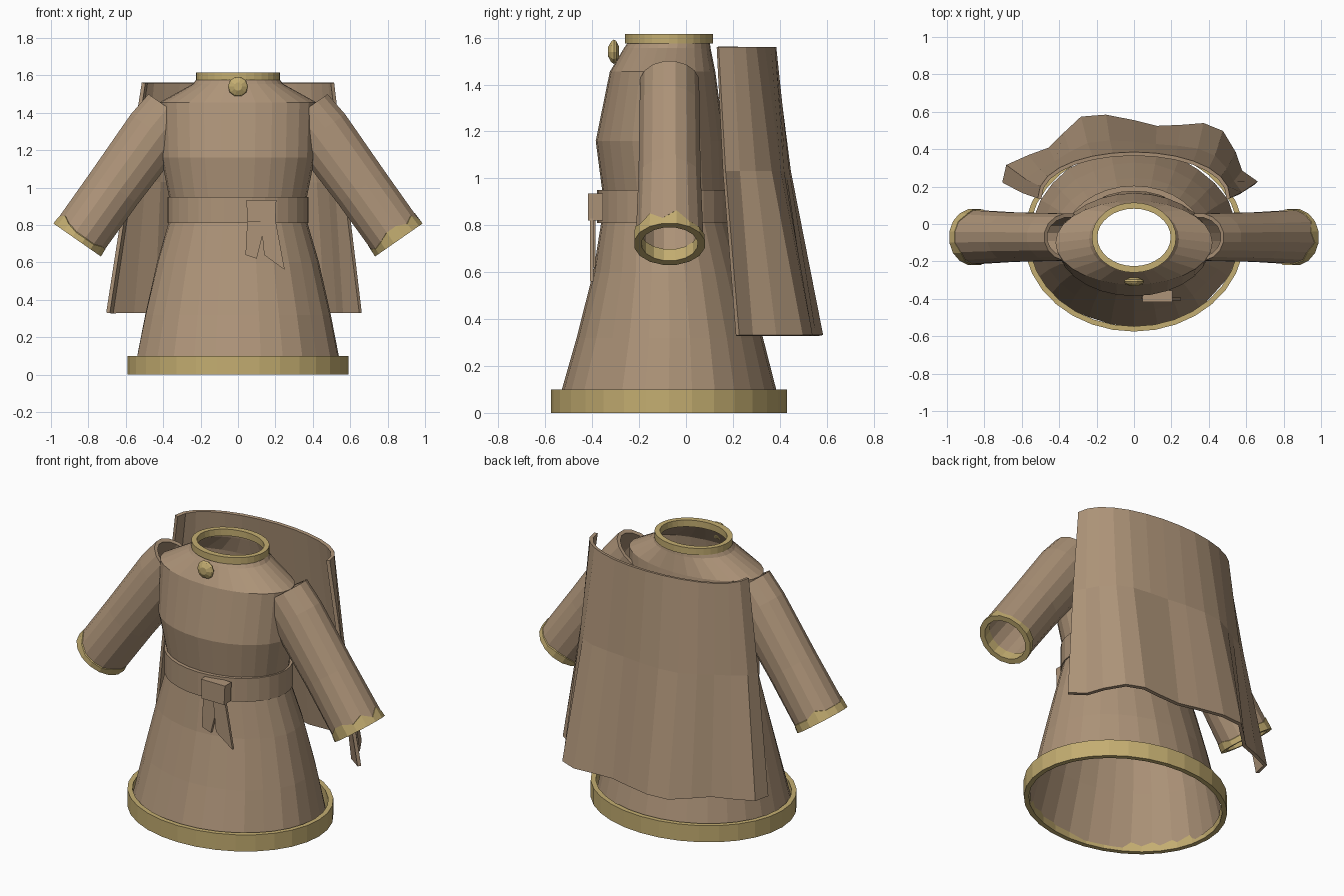
import bpy, bmesh, math, random
from mathutils import Vector

if "Cube" in bpy.data.objects:
    bpy.data.objects.remove(bpy.data.objects["Cube"])

random.seed(4)
CY = -0.07  # depth of the robe's axis


def material(name, rgb):
    m = bpy.data.materials.new(name)
    m.diffuse_color = (*rgb, 1)
    m.use_nodes = True
    m.node_tree.nodes["Principled BSDF"].inputs["Base Color"].default_value = m.diffuse_color
    return m


BROWN = material("brown cloth", (0.42, 0.295, 0.19))
GOLD = material("gold trim", (0.55, 0.42, 0.165))


def build(name, verts, faces, mat, thick=0.0, offset=-1):
    mesh = bpy.data.meshes.new(name)
    mesh.from_pydata([tuple(v) for v in verts], [], faces)
    bm = bmesh.new()
    bm.from_mesh(mesh)
    bmesh.ops.recalc_face_normals(bm, faces=bm.faces)
    bm.to_mesh(mesh)
    bm.free()
    ob = bpy.data.objects.new(name, mesh)
    bpy.context.collection.objects.link(ob)
    mesh.materials.append(mat)
    if thick:
        s = ob.modifiers.new("thickness", "SOLIDIFY")
        s.thickness, s.offset = thick, offset
    return ob


def loft(name, rows, mat, closed=True, thick=0.0, offset=-1, loop_rows=False):
    """Skin a list of equally long rows of points."""
    n, r = len(rows[0]), len(rows)
    faces = []
    for i in range(r if loop_rows else r - 1):
        for j in range(n if closed else n - 1):
            k, i2 = (j + 1) % n, (i + 1) % r
            faces.append((i * n + j, i * n + k, i2 * n + k, i2 * n + j))
    return build(name, [p for row in rows for p in row], faces, mat, thick, offset)


def oval(z, rx, front, back, n, wave=None):
    cy, ry = (front + back) / 2, (back - front) / 2
    pts = []
    for j in range(n):
        a = math.tau * j / n
        w = wave[j] if wave else 1
        pts.append((rx * w * math.cos(a), cy + ry * w * math.sin(a), z))
    return pts


def band(name, z0, z1, outer, inner, mat, n=32):
    """Oval ring with a rectangular section; outer and inner are (rx, front, back)."""
    rows = [oval(z0, *outer, n), oval(z1, *outer, n), oval(z1, *inner, n), oval(z0, *inner, n)]
    return loft(name, rows, mat, loop_rows=True)


# Torso, open at the neck
loft("torso", [oval(1.59, .215, -.24, .10, 28), oval(1.555, .24, -.265, .105, 28),
               oval(1.455, .42, -.325, .125, 28), oval(1.16, .41, -.385, .165, 28),
               oval(.93, .365, -.355, .17, 28)], BROWN)

# Skirt with uneven folds growing toward the hem
folds = [random.uniform(-1, 1) for _ in range(28)]
skirt = []
for z, rx, f, b, amp in [(.94, .36, -.35, .17, 0), (.81, .372, -.362, .18, 0),
                         (.60, .435, -.395, .245, .008), (.32, .50, -.465, .325, .014),
                         (.02, .56, -.55, .40, .018)]:
    skirt.append(oval(z, rx, f, b, 28, [1 + amp * w for w in folds]))
loft("skirt", skirt, BROWN)

# Bands: hem, belt and collar
band("hem", 0, .10, (.59, -.575, .43), (.562, -.547, .402), GOLD)
band("belt", .81, .95, (.378, -.38, .205), (.35, -.35, .175), BROWN)
band("collar", 1.575, 1.615, (.225, -.26, .115), (.196, -.225, .082), GOLD)


def prism(name, outline, y_front, y_back):
    """Extrude an outline of (x, z) points along y."""
    rows = [[(x, y, z) for x, z in outline] for y in (y_front, y_back)]
    n = len(outline)
    faces = [tuple(range(n)), tuple(range(n, 2 * n))]
    faces += [(j, (j + 1) % n, n + (j + 1) % n, n + j) for j in range(n)]
    return build(name, rows[0] + rows[1], faces, BROWN)


# Belt knot and its two hanging tails
prism("belt_knot", [(.05, .82), (.20, .82), (.205, .935), (.045, .935)], -.418, -.355)
prism("belt_tail_short", [(.05, .83), (.14, .83), (.13, .74), (.10, .62), (.04, .64)], -.402, -.386)
prism("belt_tail_long", [(.12, .83), (.20, .83), (.25, .56), (.14, .64), (.13, .74)], -.410, -.394)


def sleeve_ring(side, centre, r_plane, r_depth, axis_shift=None, n=16):
    """Ring square to the arm; axis_shift moves each point along the arm."""
    along = Vector((.57, 0, -.82)).normalized()
    out = Vector((.82, 0, .57)).normalized()
    pts = []
    for j in range(n):
        a = math.tau * (j + .5) / n
        p = Vector(centre) + out * r_plane * math.cos(a) + Vector((0, r_depth * math.sin(a), 0))
        if axis_shift:
            p += along * axis_shift[j]
        pts.append((side * p.x, p.y, p.z))
    return pts


# Sleeves with ragged-edged gold cuffs
for side, label in ((1, "left"), (-1, "right")):
    loft(label + "_sleeve", [sleeve_ring(side, (.35, CY, 1.41), .160, .128),
                             sleeve_ring(side, (.44, CY, 1.30), .165, .130),
                             sleeve_ring(side, (.66, CY, 1.00), .155, .135),
                             sleeve_ring(side, (.855, CY, .728), .153, .147)], BROWN, thick=.022)
    ragged = [random.choice((-.03, -.045, -.07)) for _ in range(16)]
    end = (.86, CY, .72)
    loft(label + "_cuff", [sleeve_ring(side, end, .155, .151, ragged),
                           sleeve_ring(side, end, .158, .153),
                           sleeve_ring(side, end, .126, .121),
                           sleeve_ring(side, end, .126, .121, [-.06] * 16)], GOLD, loop_rows=True)

# Cape: smooth arc at the shoulders falling to a wavy lower edge
lower = [(-.695, .22), (-.675, .31), (-.56, .36), (-.45, .40), (-.37, .48), (-.28, .565), (-.15, .575),
         (0, .545), (.12, .515), (.25, .52), (.37, .53), (.47, .49), (.535, .38), (.57, .28), (.655, .22)]
upper = []
for j in range(len(lower)):
    a = math.pi * (1 - j / (len(lower) - 1))
    upper.append((.505 * math.cos(a), .135 + .24 * math.sin(a) ** .9 if 0 < j < 14 else .135))
cape = []
for z, tx, ty in ((1.56, 0, 0), (1.03, .43, .33), (.33, 1, 1)):
    cape.append([(u[0] + (l[0] - u[0]) * tx, u[1] + (l[1] - u[1]) * ty, z) for u, l in zip(upper, lower)])
loft("cape", cape, BROWN, closed=False, thick=.02, offset=0)

# Round faceted clasp below the collar
clasp = [[(r * math.cos(math.tau * j / 10), y, 1.54 + r * math.sin(math.tau * j / 10)) for j in range(10)]
         for y, r in ((-.332, .022), (-.318, .048), (-.308, .054), (-.297, .048), (-.285, .022))]
ob = loft("clasp", clasp, GOLD)
bm = bmesh.new()
bm.from_mesh(ob.data)
bmesh.ops.holes_fill(bm, edges=bm.edges, sides=0)
bmesh.ops.recalc_face_normals(bm, faces=bm.faces)
bm.to_mesh(ob.data)
bm.free()
